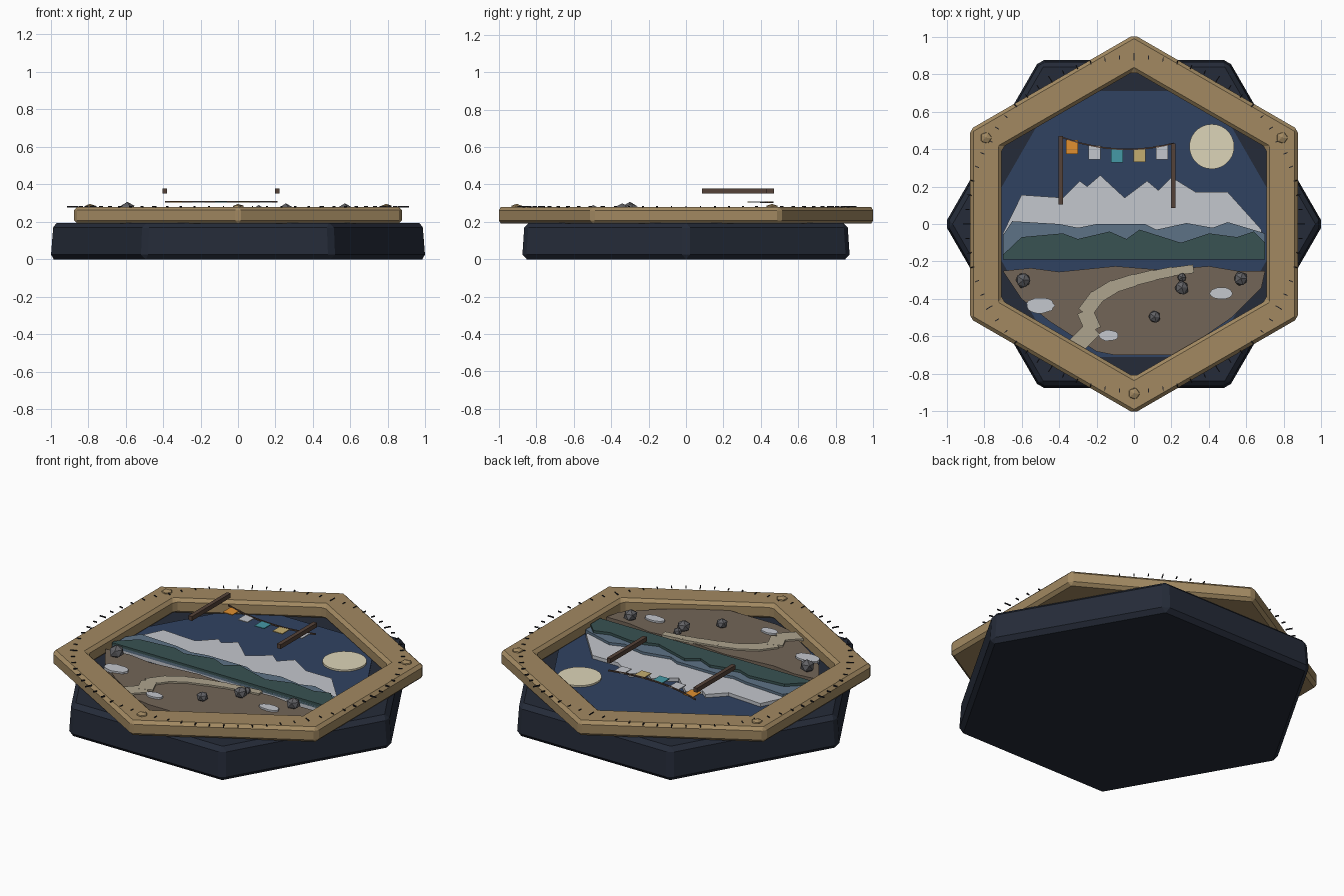
import bpy, bmesh, math, random
from mathutils import Vector

if "Cube" in bpy.data.objects:
    bpy.data.objects.remove(bpy.data.objects["Cube"])

random.seed(4)


def material(name, rgb):
    m = bpy.data.materials.new(name)
    m.diffuse_color = (*rgb, 1)
    m.use_nodes = True
    m.node_tree.nodes["Principled BSDF"].inputs["Base Color"].default_value = m.diffuse_color
    return m


NAVY = material("navy", (0.018, 0.024, 0.04))
BRASS = material("brass", (0.36, 0.25, 0.12))
SKY = material("sky", (0.03, 0.055, 0.12))
SNOW = material("snow", (0.55, 0.57, 0.61))
RIDGE = material("ridge_blue", (0.11, 0.17, 0.24))
GREEN = material("forest", (0.04, 0.085, 0.085))
EARTH = material("earth", (0.17, 0.13, 0.095))
SAND = material("sand", (0.42, 0.37, 0.27))
STONE = material("stone", (0.12, 0.12, 0.13))
CREAM = material("cream", (0.72, 0.66, 0.48))
WOOD = material("wood", (0.09, 0.055, 0.04))
INK = material("ink", (0.015, 0.015, 0.02))
ORANGE = material("orange", (0.75, 0.28, 0.03))
TEAL = material("teal", (0.06, 0.32, 0.38))
YELLOW = material("yellow", (0.55, 0.42, 0.16))


def finish(name, bm, mat, bevel=0):
    bmesh.ops.recalc_face_normals(bm, faces=bm.faces)
    me = bpy.data.meshes.new(name)
    bm.to_mesh(me)
    bm.free()
    me.materials.append(mat)
    ob = bpy.data.objects.new(name, me)
    bpy.context.collection.objects.link(ob)
    if bevel:
        b = ob.modifiers.new("bevel", 'BEVEL')
        b.width, b.segments, b.limit_method = bevel, 1, 'ANGLE'
        b.angle_limit = math.radians(25)
    return ob


def add_prism(bm, pts, z0, z1, top_scale=1):
    low = [bm.verts.new((x, y, z0)) for x, y in pts]
    top = [bm.verts.new((x * top_scale, y * top_scale, z1)) for x, y in pts]
    n = len(pts)
    bm.faces.new(low[::-1])
    bm.faces.new(top)
    for i in range(n):
        j = (i + 1) % n
        bm.faces.new((low[i], low[j], top[j], top[i]))


def plate(name, pts, z0, z1, mat, bevel=0, top_scale=1):
    bm = bmesh.new()
    add_prism(bm, pts, z0, z1, top_scale)
    return finish(name, bm, mat, bevel)


def ring(n, rx, ry=None, cx=0, cy=0, turn=0, jitter=0):
    ry = ry or rx
    out = []
    for i in range(n):
        a = turn + math.tau * i / n
        k = 1 + random.uniform(-jitter, jitter)
        out.append((cx + rx * k * math.cos(a), cy + ry * k * math.sin(a)))
    return out


def bar(x, y, hx, hy):
    return [(x - hx, y - hy), (x + hx, y - hy), (x + hx, y + hy), (x - hx, y + hy)]


# Hexagonal base and sky panel
plate("base", ring(6, 1.012), 0, 0.195, NAVY, 0.025, 0.985)
plate("sky_panel", ring(6, 0.82), 0.185, 0.2, SKY)

# Hexagonal frame, turned 30 degrees
bm = bmesh.new()
loops = [[bm.verts.new((x, y, z)) for x, y in ring(6, r, turn=math.pi / 6)]
         for r, z in ((1.01, 0.19), (1.01, 0.28), (0.815, 0.28), (0.815, 0.19))]
for k in range(4):
    a, b = loops[k], loops[(k + 1) % 4]
    for i in range(6):
        j = (i + 1) % 6
        bm.faces.new((a[i], a[j], b[j], b[i]))
finish("frame", bm, BRASS, 0.018)

# Dial ticks
bm = bmesh.new()
for i in range(72):
    a = math.tau * i / 72
    h = 0.02 if i % 6 == 0 else 0.011
    c, s = math.cos(a), math.sin(a)
    pts = [(0.892 * c + u * c - v * s, 0.892 * s + u * s + v * c)
           for u, v in bar(0, 0, h, 0.0025)]
    add_prism(bm, pts, 0.277, 0.284)
finish("dial_ticks", bm, INK)


def faceted(name, x, y, z, r, rz, mat, jitter=0.1):
    bm = bmesh.new()
    bmesh.ops.create_icosphere(bm, subdivisions=1, radius=1)
    for v in bm.verts:
        k = 1 + random.uniform(-jitter, jitter)
        v.co = Vector((x + v.co.x * r * k, y + v.co.y * r * k, z + v.co.z * rz))
    finish(name, bm, mat)


# Frame studs
for i, (x, y) in enumerate(((-0.79, 0.46), (0.79, 0.46), (0, -0.905))):
    faceted(f"stud_{i}", x, y, 0.278, 0.034, 0.018, BRASS, 0)

# Moon
plate("moon", ring(28, 0.12, cx=0.415, cy=0.413), 0.195, 0.21, CREAM)

# Layered mountain silhouettes
BOTTOM = [(0.7, -0.19), (-0.7, -0.19)]
plate("snow_mountains", [(-0.7, -0.05), (-0.6, 0.155), (-0.38, 0.14), (-0.29, 0.23),
      (-0.25, 0.2), (-0.18, 0.26), (-0.05, 0.14), (0.07, 0.23), (0.13, 0.18), (0.2, 0.25),
      (0.33, 0.17), (0.5, 0.17), (0.68, -0.03)] + BOTTOM, 0.195, 0.22, SNOW)
plate("blue_ridge", [(-0.7, -0.06), (-0.65, 0.015), (-0.4, 0), (-0.3, -0.02), (-0.2, 0),
      (0.06, 0), (0.12, -0.03), (0.28, 0.005), (0.42, -0.02), (0.5, 0.01), (0.7, -0.05)]
      + BOTTOM, 0.2, 0.235, RIDGE)
plate("green_hills", [(-0.7, -0.165), (-0.6, -0.07), (-0.38, -0.05), (-0.3, -0.08),
      (-0.13, -0.04), (-0.04, -0.08), (0.03, -0.03), (0.25, -0.1), (0.4, -0.05),
      (0.55, -0.07), (0.64, -0.04), (0.7, -0.1)] + BOTTOM, 0.2, 0.25, GREEN)

# Foreground ground
plate("ground", [(-0.7, -0.25), (-0.55, -0.235), (-0.4, -0.255), (-0.1, -0.225),
      (0.15, -0.245), (0.4, -0.225), (0.55, -0.25), (0.7, -0.25), (0.68, -0.34),
      (0.52, -0.5), (0.36, -0.61), (0.2, -0.7), (-0.1, -0.7), (-0.2, -0.68),
      (-0.45, -0.52), (-0.6, -0.4)], 0.2, 0.235, EARTH)

# Winding path made of slabs
path = [(-0.32, -0.66), (-0.22, -0.56), (-0.26, -0.47), (-0.2, -0.39), (-0.11, -0.335),
        (0, -0.3), (0.1, -0.275), (0.2, -0.255), (0.31, -0.24)]
bm = bmesh.new()
for i, (p, q) in enumerate(zip(path, path[1:])):
    p, q = Vector(p), Vector(q)
    d = (q - p).normalized()
    n = Vector((-d.y, d.x)) * (0.047 - 0.0035 * i)
    p, q = p - d * 0.008, q + d * 0.008
    add_prism(bm, [p - n, q - n, q + n, p + n], 0.23, 0.244 + 0.0005 * (i % 2))
finish("path", bm, SAND)

# Rocks and snow patches
for i, (x, y, r) in enumerate(((-0.59, -0.3, 0.045), (0.255, -0.34, 0.04),
                               (0.255, -0.285, 0.026), (0.57, -0.29, 0.04),
                               (0.11, -0.495, 0.034))):
    faceted(f"rock_{i}", x, y, 0.235 + r * 0.75, r, r * 0.85, STONE)
for i, (x, y, rx, ry) in enumerate(((-0.5, -0.435, 0.075, 0.042),
                                    (0.465, -0.37, 0.06, 0.032),
                                    (-0.135, -0.595, 0.052, 0.029))):
    plate(f"snow_patch_{i}", ring(20, rx, ry, x, y, 0, 0.05), 0.23, 0.245, SNOW)

# Flag posts
for i, (x, y0, y1) in enumerate(((-0.39, 0.105, 0.47), (0.21, 0.085, 0.43))):
    plate(f"flag_post_{i}", bar(x, (y0 + y1) / 2, 0.012, (y1 - y0) / 2), 0.352, 0.378, WOOD)


# Sagging rope with flags
def rope_y(x):
    t = (x + 0.39) / 0.6
    return 0.465 - 0.035 * t - 0.19 * t * (1 - t)


xs = [-0.39 + 0.05 * i for i in range(13)]
edge = [(x, rope_y(x) + 0.004) for x in xs]
plate("rope", edge + [(x, y - 0.008) for x, y in reversed(edge)], 0.302, 0.31, WOOD)
for i, mat in enumerate((ORANGE, SNOW, TEAL, YELLOW, SNOW)):
    x = -0.33 + 0.12 * i
    plate(f"flag_{i}", bar(x, rope_y(x) - 0.034, 0.032, 0.037), 0.303, 0.308, mat)
